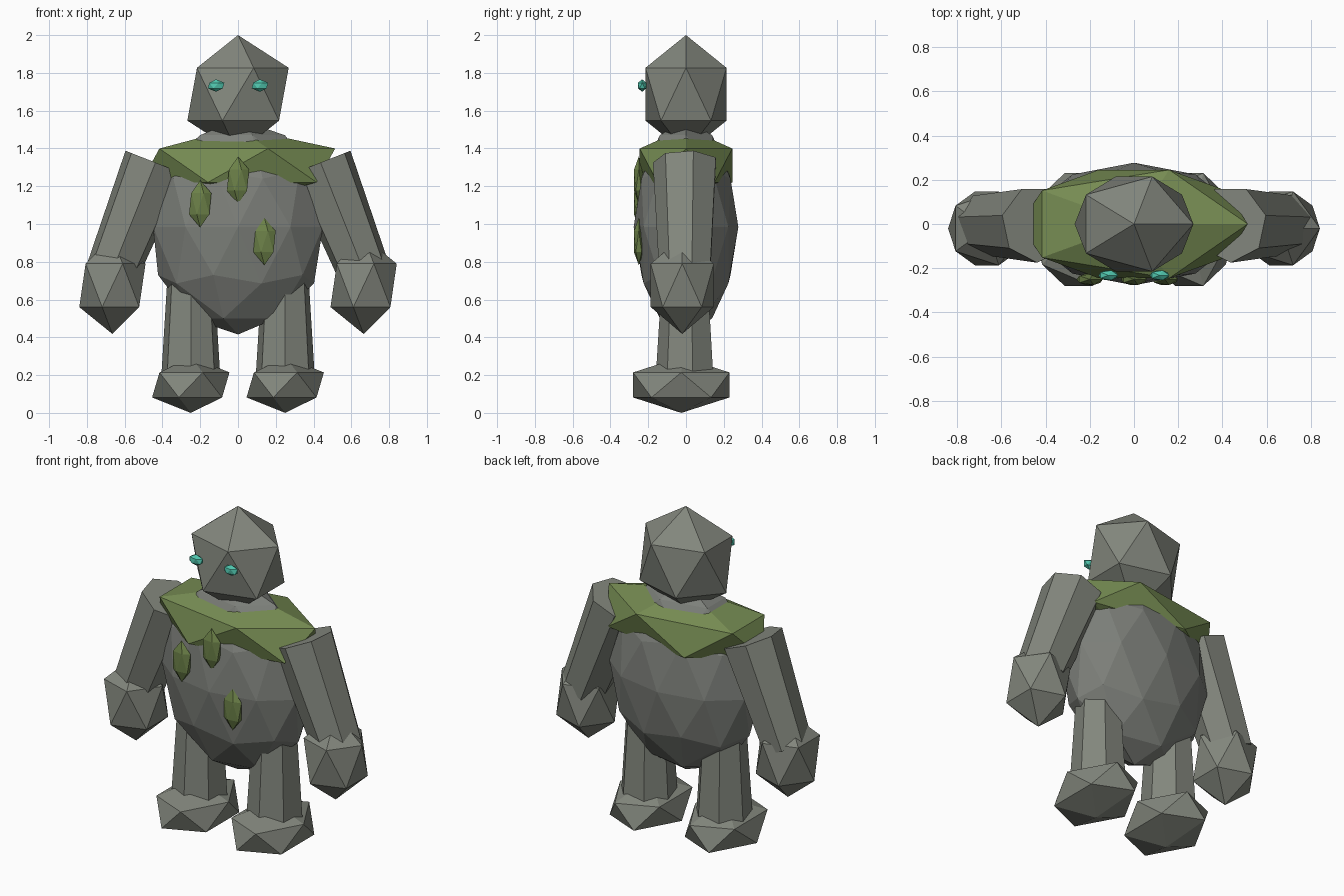
import bpy, bmesh, math
from mathutils import Matrix, Vector

if "Cube" in bpy.data.objects:
    bpy.data.objects.remove(bpy.data.objects["Cube"])


def material(name, rgb):
    m = bpy.data.materials.new(name)
    m.diffuse_color = (*rgb, 1)
    m.use_nodes = True
    m.node_tree.nodes["Principled BSDF"].inputs["Base Color"].default_value = m.diffuse_color
    return m


STONE = material("stone grey", (0.225, 0.24, 0.205))
BODY = material("body grey", (0.205, 0.215, 0.195))
MOSS = material("moss green", (0.18, 0.26, 0.085))
PATCH = material("dark moss green", (0.15, 0.22, 0.065))
TEAL = material("glowing teal", (0.08, 0.56, 0.42))


def finish(name, bm, mat):
    mesh = bpy.data.meshes.new(name)
    bm.to_mesh(mesh)
    bm.free()
    mesh.materials.append(mat)
    obj = bpy.data.objects.new(name, mesh)
    bpy.context.collection.objects.link(obj)
    return obj


def rock(name, centre, radii, mat, detail=1):
    """Faceted stone: a stretched icosphere."""
    bm = bmesh.new()
    bmesh.ops.create_icosphere(bm, subdivisions=detail, radius=1,
                               matrix=Matrix.Translation(centre) @ Matrix.Diagonal((*radii, 1)))
    return finish(name, bm, mat)


def limb(name, bottom, top, r_bottom, r_top, mat):
    """Seven-sided tapered column between two points, one edge facing forward."""
    a, b = Vector(bottom), Vector(top)
    d = b - a
    tilt = math.atan2(d.x, d.z)
    m = (Matrix.Translation((a + b) / 2) @ Matrix.Rotation(tilt, 4, 'Y')
         @ Matrix.Rotation(math.pi, 4, 'Z'))
    bm = bmesh.new()
    bmesh.ops.create_cone(bm, cap_ends=True, segments=7, radius1=r_bottom,
                          radius2=r_top, depth=d.length, matrix=m)
    return finish(name, bm, mat)


# Body, mossy collar and head
rock("torso", (0, 0, 0.985), (0.473, 0.277, 0.57), BODY, 2)
rock("moss_collar", (0, 0, 1.31), (0.575, 0.288, 0.2), MOSS)
rock("head", (0, 0, 1.687), (0.3, 0.252, 0.313), STONE)

# Paired arms, hands, legs, feet and eyes
for side, s in (("left", -1), ("right", 1)):
    limb(side + "_arm", (s * 0.67, 0, 0.74), (s * 0.437, 0, 1.325), 0.142, 0.175, STONE)
    rock(side + "_hand", (s * 0.665, -0.02, 0.675), (0.196, 0.196, 0.257), STONE)
    limb(side + "_leg", (s * 0.25, 0, 0.1), (s * 0.25, 0, 0.7), 0.166, 0.128, STONE)
    rock(side + "_foot", (s * 0.25, -0.025, 0.148), (0.229, 0.3, 0.148), STONE)
    rock(side + "_eye", (s * 0.116, -0.232, 1.733), (0.049, 0.026, 0.033), TEAL)

# Moss patches on the chest
for i, (x, z) in enumerate(((-0.2, 1.107), (0, 1.232), (0.14, 0.907))):
    rock("moss_patch_%d" % (i + 1), (x, -0.25, z), (0.066, 0.03, 0.125), PATCH)
